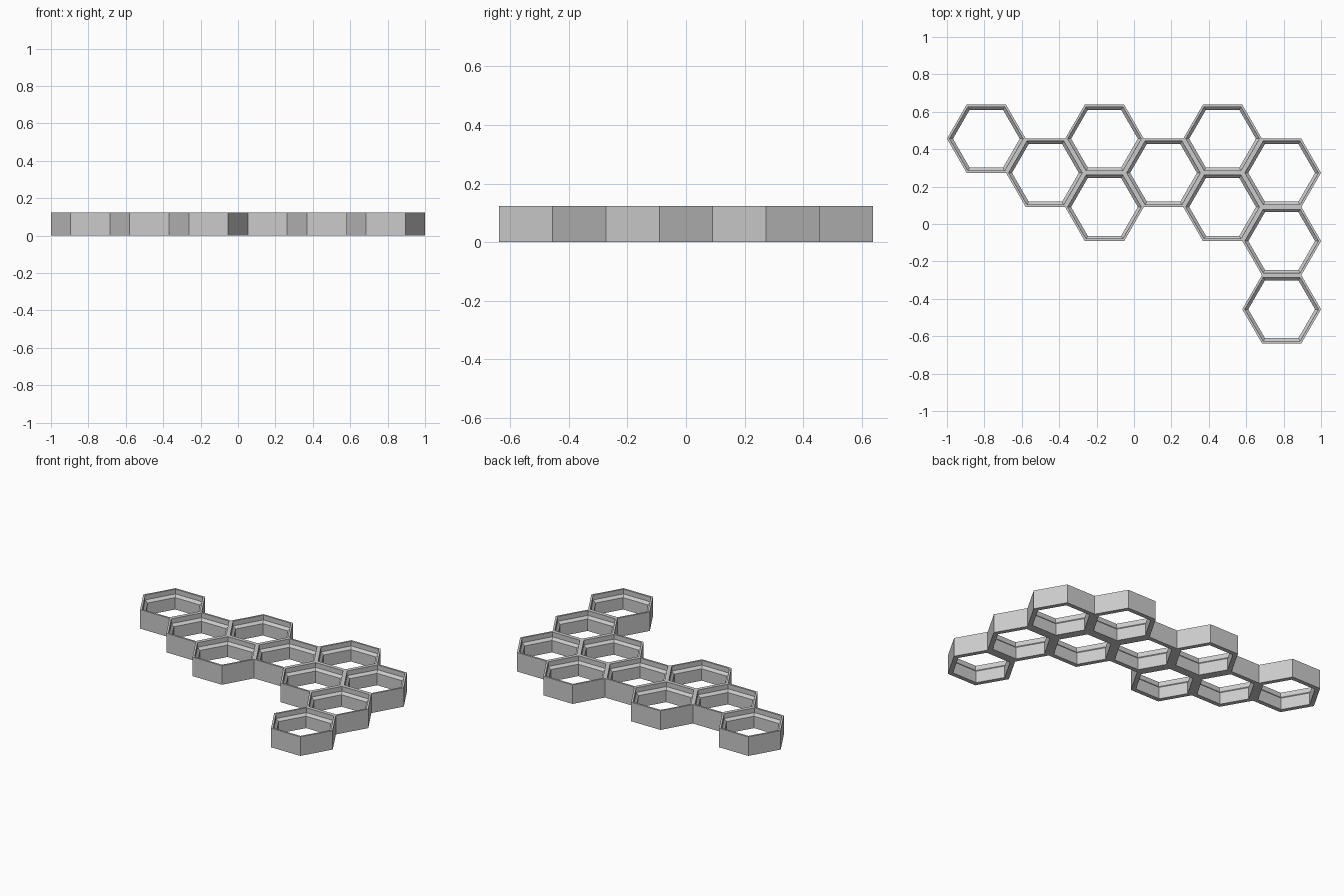
import bpy
import bmesh
from math import radians, sin, cos, hypot
from mathutils import Vector

cube = bpy.data.objects.get("Cube")
if cube:
    bpy.data.objects.remove(cube, do_unlink=True)

RADIUS = 2 / 9.5                      # hexagon corner radius
APOTHEM = RADIUS * cos(radians(30))   # centre to flat side
MM = APOTHEM / 11.8                   # design unit

# Plain grey plastic
grey = bpy.data.materials.new("grey plastic")
grey.use_nodes = True
grey.diffuse_color = (0.6, 0.6, 0.6, 1)
grey.node_tree.nodes["Principled BSDF"].inputs["Base Color"].default_value = (0.6, 0.6, 0.6, 1)

# Cell layout: column and half-row of each hexagon
layout = {0: [5], 1: [3], 2: [5, 1], 3: [3], 4: [5, 1], 5: [3, -1, -5]}
centres = [Vector(((col - 2.5) * 1.5 * RADIUS, row * APOTHEM / 2, 0))
           for col, rows in layout.items() for row in rows]

# Closed wall section (apothem, height): outer wall, rim, recess, chamfer, bore
profile = [(11.8, 0), (11.8, 8), (11, 8), (11, 6), (10, 5), (10, 0)]

bm = bmesh.new()
for centre in centres:
    rings = []
    for apothem, height in profile:
        r = apothem * MM / cos(radians(30))
        rings.append([bm.verts.new(centre + Vector((r * cos(radians(60 * i)),
                                                    r * sin(radians(60 * i)),
                                                    height * MM)))
                      for i in range(6)])
    for side in range(6):
        angle = radians(60 * side + 30)
        beside = centre + 2 * APOTHEM * Vector((cos(angle), sin(angle), 0))
        shared = any((beside - c).length < 0.01 for c in centres)
        nxt = (side + 1) % 6
        for k, ring in enumerate(rings):
            if k == 0 and shared:     # no wall between joined cells
                continue
            upper = rings[(k + 1) % len(rings)]
            bm.faces.new((ring[side], ring[nxt], upper[nxt], upper[side]))

# Join neighbouring cells into one panel
bmesh.ops.remove_doubles(bm, verts=bm.verts[:], dist=0.0005)
bmesh.ops.recalc_face_normals(bm, faces=bm.faces[:])

mesh = bpy.data.meshes.new("honeycomb_panel")
bm.to_mesh(mesh)
bm.free()
mesh.materials.append(grey)
panel = bpy.data.objects.new("honeycomb_panel", mesh)
bpy.context.collection.objects.link(panel)
